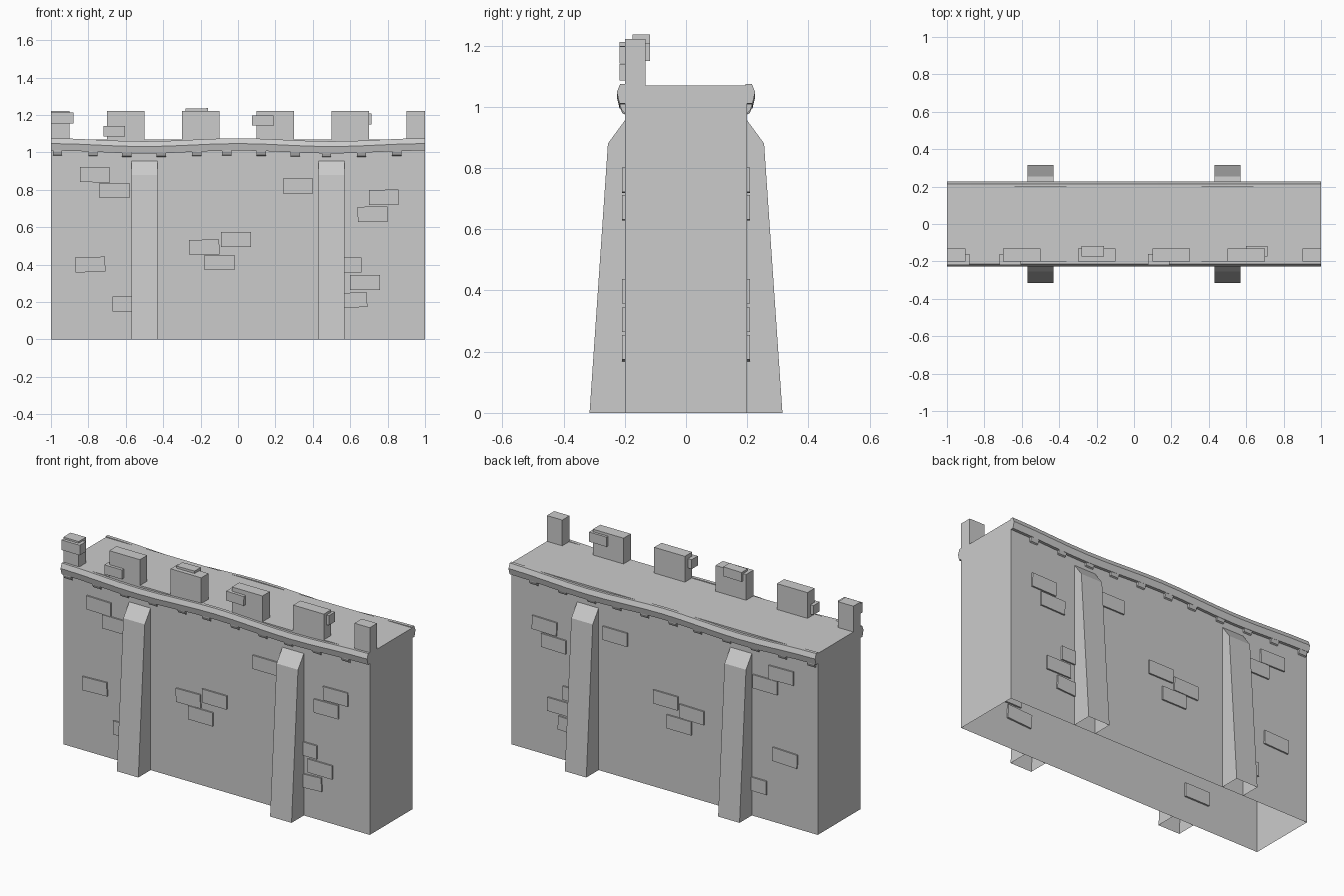
import bpy, bmesh, math
from mathutils import Matrix, Vector

if "Cube" in bpy.data.objects:
    bpy.data.objects.remove(bpy.data.objects["Cube"])


def finish(name, bm, mirror=False):
    bmesh.ops.recalc_face_normals(bm, faces=bm.faces[:])
    me = bpy.data.meshes.new(name)
    bm.to_mesh(me)
    bm.free()
    ob = bpy.data.objects.new(name, me)
    bpy.context.collection.objects.link(ob)
    if mirror:  # repeat on the back of the wall
        m = ob.modifiers.new("front_back", 'MIRROR')
        m.use_axis = (False, True, False)
        m.use_mirror_merge = False
    return ob


def box(bm, x0, x1, y0, y1, z0, z1, tilt=0.0, open_bottom=False):
    c = Vector(((x0 + x1) / 2, (y0 + y1) / 2, (z0 + z1) / 2))
    mat = (Matrix.Translation(c) @ Matrix.Rotation(math.radians(tilt), 4, 'Y')
           @ Matrix.Diagonal((x1 - x0, y1 - y0, z1 - z0, 1)))
    vs = bmesh.ops.create_cube(bm, size=1, matrix=mat)['verts']
    if open_bottom:
        low = [f for f in {f for v in vs for f in v.link_faces}
               if all(v.co.z < z0 + 1e-4 for v in f.verts)]
        bmesh.ops.delete(bm, geom=low, context='FACES_ONLY')


def loft(bm, profile, stations, skip=()):
    """Sweep a (y, z) profile along x; stations are (x, z offset)."""
    rings = [[bm.verts.new((x, y, z + dz)) for y, z in profile] for x, dz in stations]
    n = len(profile)
    for a, b in zip(rings, rings[1:]):
        for i in range(n):
            if i not in skip:
                j = (i + 1) % n
                bm.faces.new((a[i], a[j], b[j], b[i]))
    bm.faces.new(rings[0])
    bm.faces.new(rings[-1])


def sag(x):
    return -0.008 * (1 - math.cos(2 * math.pi * x))


# Main wall body, open underneath
bm = bmesh.new()
box(bm, -1, 1, -0.2, 0.2, 0, 1.07, open_bottom=True)
finish("wall_body", bm)

# Tapered buttresses, open underneath
bm = bmesh.new()
prof = [(-0.2, 0), (-0.315, 0), (-0.255, 0.88), (-0.2, 0.955)]
for cx in (-0.5, 0.5):
    loft(bm, prof, [(cx - 0.07, 0), (cx + 0.07, 0)], skip=(0,))
finish("buttresses", bm, True)

# Sagging cornice
bm = bmesh.new()
prof = [(-0.195, 1.075), (-0.215, 1.075), (-0.226, 1.047), (-0.217, 1.01), (-0.195, 1.01)]
loft(bm, prof, [(i / 8, sag(i / 8)) for i in range(-8, 9)])
finish("cornice", bm, True)

# Small corbels below the cornice
bm = bmesh.new()
prof = [(-0.195, 1.03), (-0.216, 1.03), (-0.216, 1.0), (-0.208, 0.982), (-0.195, 0.975)]
for x in (-0.965, -0.775, -0.595, -0.41, -0.22, -0.06, 0.125, 0.307, 0.473, 0.66, 0.848):
    dz = 0.5 * sag(x) + 0.005
    loft(bm, prof, [(x - 0.025, dz), (x + 0.025, dz)])
finish("corbels", bm, True)

# Raised stones on the wall faces: x, z, tilt
bm = bmesh.new()
for x, z, t in [(-0.765, 0.88, 1), (-0.66, 0.797, 0), (-0.79, 0.40, -2), (-0.59, 0.19, 0),
                (-0.18, 0.493, -1), (-0.1, 0.41, 0), (-0.01, 0.533, 0), (0.32, 0.82, 0),
                (0.78, 0.76, -1), (0.72, 0.67, -1), (0.58, 0.397, 0), (0.68, 0.305, 0),
                (0.61, 0.21, -3)]:
    box(bm, x - 0.08, x + 0.08, -0.209, -0.19, z - 0.04, z + 0.04, t)
finish("wall_stones", bm, True)

# Merlons along the front edge
bm = bmesh.new()
for x0, x1 in [(-1, -0.9), (-0.7, -0.5), (-0.3, -0.1), (0.1, 0.3), (0.5, 0.7), (0.9, 1)]:
    box(bm, x0, x1, -0.2, -0.132, 1.06, 1.222)
finish("merlons", bm)

# Loose stones set in the merlons
bm = bmesh.new()
box(bm, -1, -0.88, -0.218, -0.16, 1.153, 1.212)
box(bm, -0.72, -0.605, -0.218, -0.16, 1.085, 1.14)
box(bm, 0.075, 0.19, -0.218, -0.16, 1.142, 1.197, 1)
box(bm, -0.28, -0.16, -0.175, -0.117, 1.18, 1.235, -1)
box(bm, 0.6, 0.715, -0.175, -0.117, 1.15, 1.207)
finish("merlon_stones", bm)
